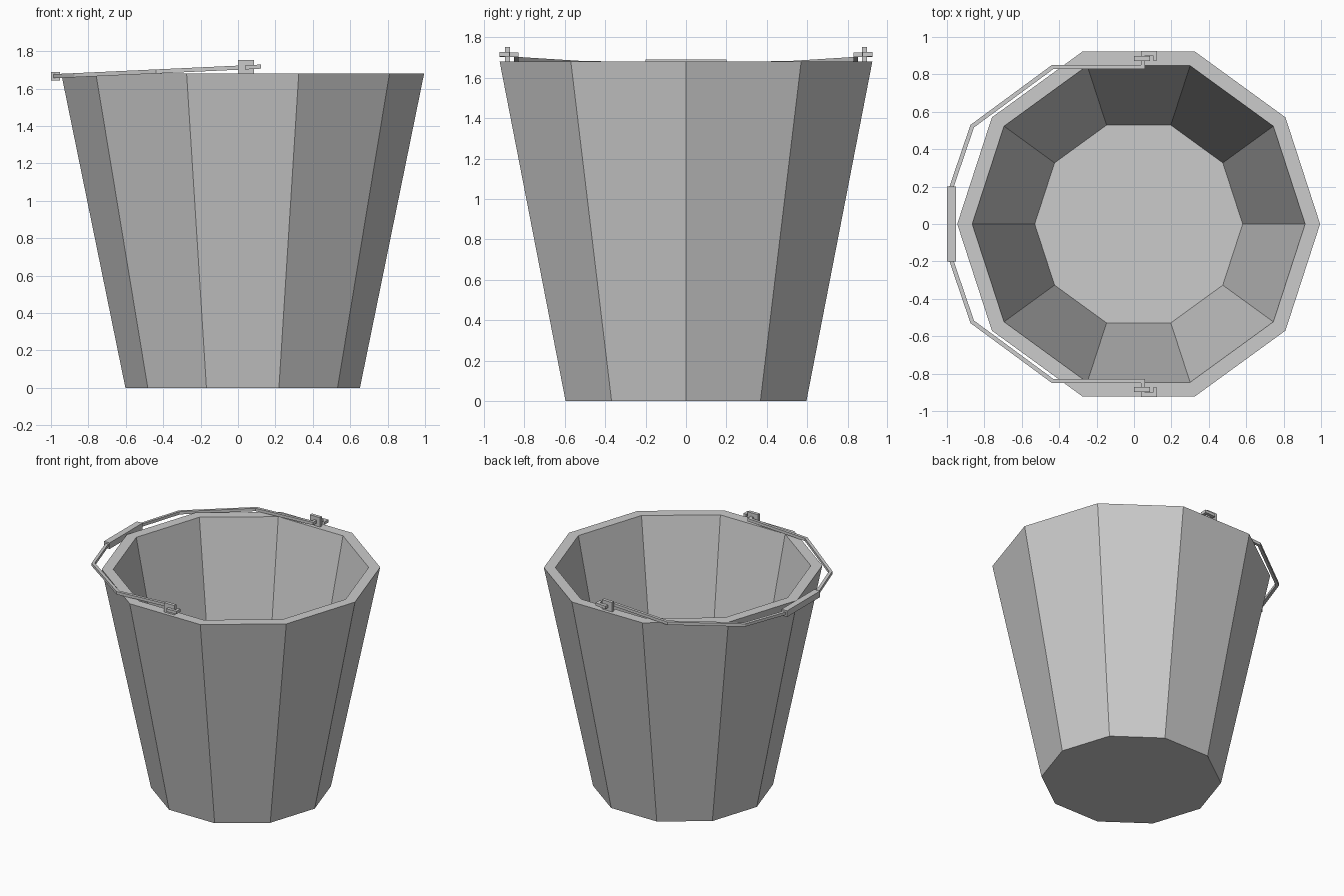
import bpy, bmesh, math
from mathutils import Vector

if "Cube" in bpy.data.objects:
    bpy.data.objects.remove(bpy.data.objects["Cube"])

CX = 0.025      # bucket axis
TOP = 1.68


def finish(bm, name):
    bmesh.ops.recalc_face_normals(bm, faces=bm.faces)
    me = bpy.data.meshes.new(name)
    bm.to_mesh(me)
    bm.free()
    ob = bpy.data.objects.new(name, me)
    bpy.context.collection.objects.link(ob)
    return ob


def box(name, lo, hi):
    bm = bmesh.new()
    bmesh.ops.create_cube(bm, size=1)
    for v in bm.verts:
        v.co = Vector([(l + h) / 2 + c * (h - l) for l, h, c in zip(lo, hi, v.co)])
    return finish(bm, name)


def mirror_y(ob):
    m = ob.modifiers.new("mirror", 'MIRROR')
    m.use_axis = (False, True, False)
    m.use_mirror_merge = False


# Ten-sided tapered bucket: outer base, outer rim, inner rim, inner floor
bm = bmesh.new()
rings = []
for r, z in [(0.627, 0), (0.97, TOP), (0.89, TOP), (0.556, 0.04)]:
    rings.append([bm.verts.new((CX + r * math.cos(i * math.tau / 10),
                                r * math.sin(i * math.tau / 10), z)) for i in range(10)])
for a, b in zip(rings, rings[1:]):
    for i in range(10):
        j = (i + 1) % 10
        bm.faces.new((a[i], a[j], b[j], b[i]))
bm.faces.new(rings[0])
bm.faces.new(rings[-1])
finish(bm, "bucket")


# Handle wire: square section swept along a flat, slightly tilted path
def wire(name, pts, half):
    bm = bmesh.new()
    pts = [Vector(p) for p in pts]
    secs = []
    for i, p in enumerate(pts):
        d0 = (p - pts[i - 1]).normalized() if i else (pts[1] - p).normalized()
        d1 = (pts[i + 1] - p).normalized() if i < len(pts) - 1 else d0
        n0, n1 = Vector((-d0.y, d0.x)), Vector((-d1.y, d1.x))
        m = (n0 + n1).normalized()
        m *= half / m.dot(n0)
        ring = []
        for s, t in [(-1, -1), (1, -1), (1, 1), (-1, 1)]:
            q = p + m * s
            z = 1.667 + 0.047 * (q.x + 0.97) / 1.02
            ring.append(bm.verts.new((q.x, q.y, z + t * half)))
        secs.append(ring)
    for a, b in zip(secs, secs[1:]):
        for i in range(4):
            j = (i + 1) % 4
            bm.faces.new((a[i], a[j], b[j], b[i]))
    bm.faces.new(secs[0])
    bm.faces.new(secs[-1])
    return finish(bm, name)


mirror_y(wire("handle_wire", [(-0.975, 0.19), (-0.975, 0.2), (-0.865, 0.523), (-0.434, 0.84),
                              (0.048, 0.84), (0.048, 0.913), (0.112, 0.913), (0.112, 0.875)], 0.011))

# Grip and the two rim lugs that hold the wire
box("handle_grip", (-1.0, -0.2, 1.643), (-0.952, 0.2, 1.69))
mirror_y(box("handle_lug", (0.0, 0.872, TOP - 0.01), (0.086, 0.897, 1.752)))
